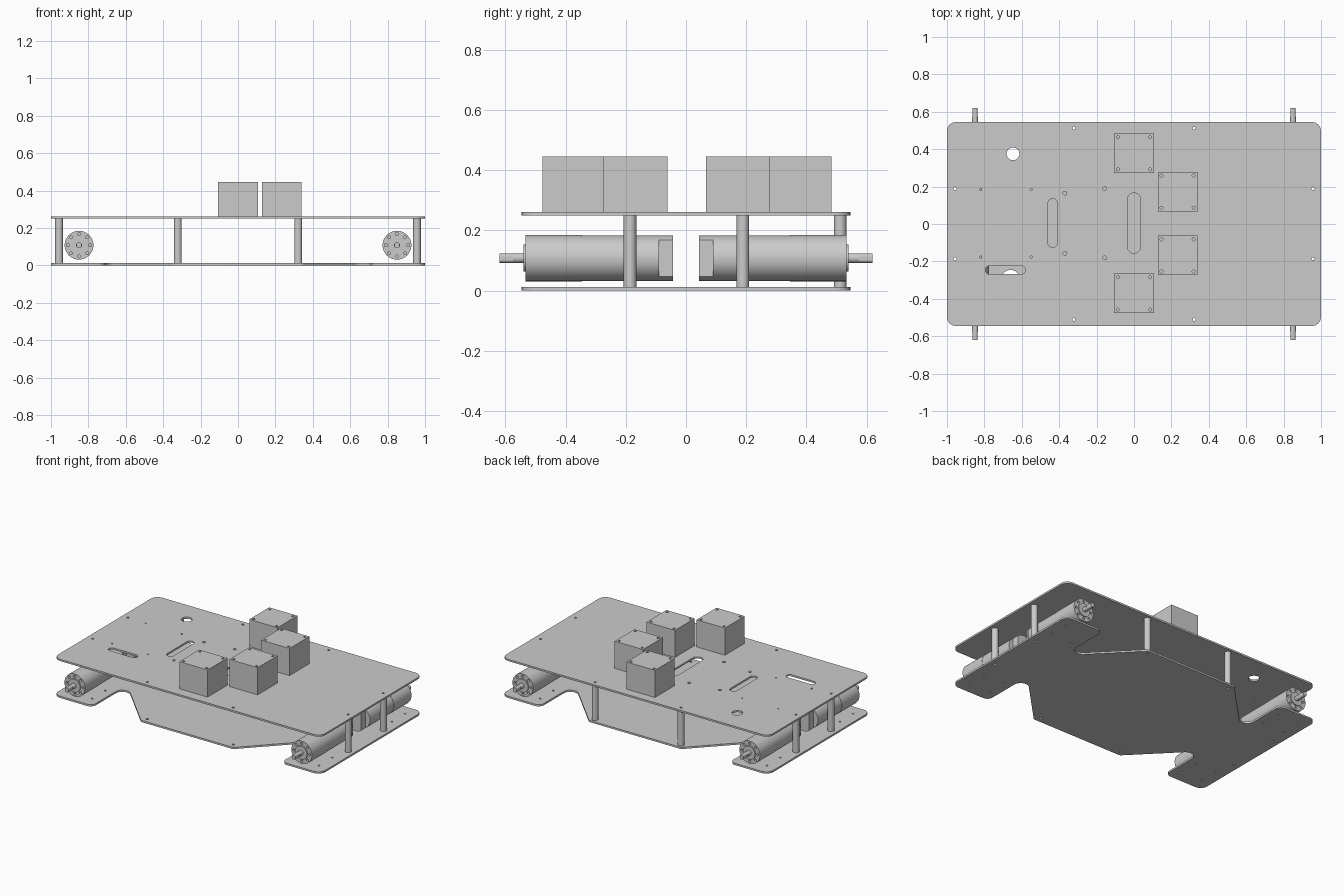
import bpy, bmesh, math
from mathutils import Vector, Matrix

cube = bpy.data.objects.get("Cube")
if cube:
    bpy.data.objects.remove(cube, do_unlink=True)

grey = bpy.data.materials.new("light_grey")
grey.use_nodes = True
grey.diffuse_color = (0.6, 0.6, 0.6, 1)
grey.node_tree.nodes["Principled BSDF"].inputs["Base Color"].default_value = grey.diffuse_color


def finish(name, bm, matrix=None):
    """Turn a bmesh into an object, smooth on curves and sharp at edges."""
    bmesh.ops.remove_doubles(bm, verts=bm.verts, dist=1e-5)
    bmesh.ops.recalc_face_normals(bm, faces=bm.faces)
    if matrix:
        bm.transform(matrix)
    for f in bm.faces:
        f.smooth = True
        f.material_index = 0
    for e in bm.edges:
        e.smooth = len(e.link_faces) == 2 and e.calc_face_angle(0) < 0.6
    mesh = bpy.data.meshes.new(name)
    bm.to_mesh(mesh)
    bm.free()
    mesh.materials.clear()
    mesh.materials.append(grey)
    obj = bpy.data.objects.new(name, mesh)
    bpy.context.collection.objects.link(obj)
    return obj


def circle(x, y, r, n=16):
    return [(x + r * math.cos(i * math.tau / n), y + r * math.sin(i * math.tau / n))
            for i in range(n)]


def rounded(corners, steps=8):
    """Outline from (x, y, radius) corners."""
    out = []
    for i, (x, y, r) in enumerate(corners):
        p = Vector((x, y, 0))
        if r == 0:
            out.append((x, y))
            continue
        a, b = corners[i - 1], corners[(i + 1) % len(corners)]
        u = (Vector((a[0], a[1], 0)) - p).normalized()
        v = (Vector((b[0], b[1], 0)) - p).normalized()
        half = u.angle(v) / 2
        c = p + (u + v).normalized() * (r / math.sin(half))
        t = r / math.tan(half)
        s, e = (p + u * t - c).normalized(), (p + v * t - c).normalized()
        for k in range(steps + 1):
            q = c + s.slerp(e, k / steps) * r
            out.append((q.x, q.y))
    return out


def rect(x, y, w, h, r):
    return rounded([(x - w / 2, y - h / 2, r), (x + w / 2, y - h / 2, r),
                    (x + w / 2, y + h / 2, r), (x - w / 2, y + h / 2, r)])


def sheet(name, outlines, z0, z1, matrix=None):
    """Extrude the first outline, with the others cut as holes."""
    cu = bpy.data.curves.new(name, 'CURVE')
    cu.dimensions = '2D'
    cu.fill_mode = 'BOTH'
    cu.extrude = (z1 - z0) / 2
    for pts in outlines:
        s = cu.splines.new('POLY')
        s.points.add(len(pts) - 1)
        for p, (x, y) in zip(s.points, pts):
            p.co = (x, y, 0, 1)
        s.use_cyclic_u = True
    tmp = bpy.data.objects.new(name + "_curve", cu)
    bpy.context.collection.objects.link(tmp)
    bpy.context.view_layer.update()
    mesh = bpy.data.meshes.new_from_object(
        tmp.evaluated_get(bpy.context.evaluated_depsgraph_get()))
    bm = bmesh.new()
    bm.from_mesh(mesh)
    bpy.data.objects.remove(tmp)
    bpy.data.curves.remove(cu)
    bpy.data.meshes.remove(mesh)
    bm.transform(Matrix.Translation((0, 0, (z0 + z1) / 2)))
    return finish(name, bm, matrix)


def rod(name, y0, y1, r, matrix, flat=None, n=40):
    """Cylinder along y, optionally with flats on its two sides."""
    bm = bmesh.new()
    bmesh.ops.create_cone(bm, cap_ends=True, segments=n, radius1=r, radius2=r, depth=y1 - y0)
    if flat:
        for v in bm.verts:
            v.co.x = max(-flat, min(flat, v.co.x))
    bm.transform(Matrix.Translation((0, (y0 + y1) / 2, 0)) @ Matrix.Rotation(-math.pi / 2, 4, 'X'))
    return finish(name, bm, matrix)


# Deck plates with slots and bolt holes
T = 0.012
TOP = 0.25
END_POSTS = [(sx * 0.957, y) for sx in (-1, 1) for y in (-0.186, 0.189)]
BACK_POSTS = [(sx * 0.322, 0.512) for sx in (-1, 1)]
FRONT_HOLES = [(sx * 0.322, -0.51) for sx in (-1, 1)]
bolts = [circle(x, y, 0.008) for x, y in END_POSTS + BACK_POSTS + FRONT_HOLES]

small = [(-0.82, 0.18, 0.006), (-0.55, 0.18, 0.006), (-0.37, 0.161, 0.01), (-0.157, 0.185, 0.01)]
small_holes = [circle(x, s * y + 0.004, r) for x, y, r in small for s in (-1, 1)]
sheet("top_plate",
      [rect(0, 0, 2, 1.092, 0.05), circle(-0.647, 0.375, 0.034, 32),
       rect(-0.435, 0.005, 0.05, 0.26, 0.0245), rect(0, 0.005, 0.07, 0.322, 0.0345),
       rect(-0.688, -0.246, 0.214, 0.045, 0.022)] + bolts + small_holes,
      TOP, TOP + T)

# Lower plate: one quarter of the outline, mirrored four ways
quarter = [(1, 0.546, 0.05), (0.71, 0.546, 0.04), (0.71, 0.173, 0.05), (0.345, 0.546, 0.02)]
half = quarter + [(-x, y, r) for x, y, r in reversed(quarter)]
outline = half + [(x, -y, r) for x, y, r in reversed(half)]
feet = [circle(sx * x, sy * y, 0.007) for sx in (-1, 1) for sy in (-1, 1)
        for x in (0.77, 0.93) for y in (0.32, 0.46)]
sheet("bottom_plate", [rounded(outline)] + bolts + feet, 0, T)

# Hollow spacer posts between the plates
for i, (x, y) in enumerate(END_POSTS + BACK_POSTS):
    sheet(f"spacer_post_{i + 1}", [circle(x, y, 0.021, 24), circle(x, y, 0.008)], T, TOP)

# Geared motors, shafts pointing outwards
for side, sx in (("right", -1), ("left", 1)):
    for end, turn in (("front", math.pi), ("back", 0)):
        m = Matrix.Translation((sx * 0.85, 0, 0.108)) @ Matrix.Rotation(turn, 4, 'Z')
        tag = f"{end}_{side}"
        rod(f"motor_shaft_{tag}", 0.535, 0.575, 0.016, m, n=24)
        rod(f"motor_shaft_tip_{tag}", 0.575, 0.62, 0.016, m, flat=0.013, n=24)
        rod(f"motor_boss_{tag}", 0.53, 0.54, 0.045, m)
        screws = [circle(0.06 * math.cos(k * math.pi / 4), 0.06 * math.sin(k * math.pi / 4), 0.008)
                  for k in range(8)]
        sheet(f"gearbox_face_{tag}", [circle(0, 0, 0.077, 40)] + screws, 0.515, 0.533,
              m @ Matrix.Rotation(-math.pi / 2, 4, 'X'))
        rod(f"gearbox_{tag}", 0.345, 0.515, 0.077, m)
        rod(f"motor_can_{tag}", 0.09, 0.345, 0.0755, m)
        rod(f"motor_cap_{tag}", 0.043, 0.09, 0.0755, m, flat=0.043)

# Square blocks on the deck with corner screw holes
for i, (x, y) in enumerate([(0, 0.378), (0.233, 0.173), (0.233, -0.168), (0, -0.371)]):
    holes = [circle(x + a * 0.086, y + b * 0.086, 0.008) for a in (-1, 1) for b in (-1, 1)]
    sheet(f"deck_block_{i + 1}", [rect(x, y, 0.212, 0.212, 0)] + holes, TOP + T, 0.446)
